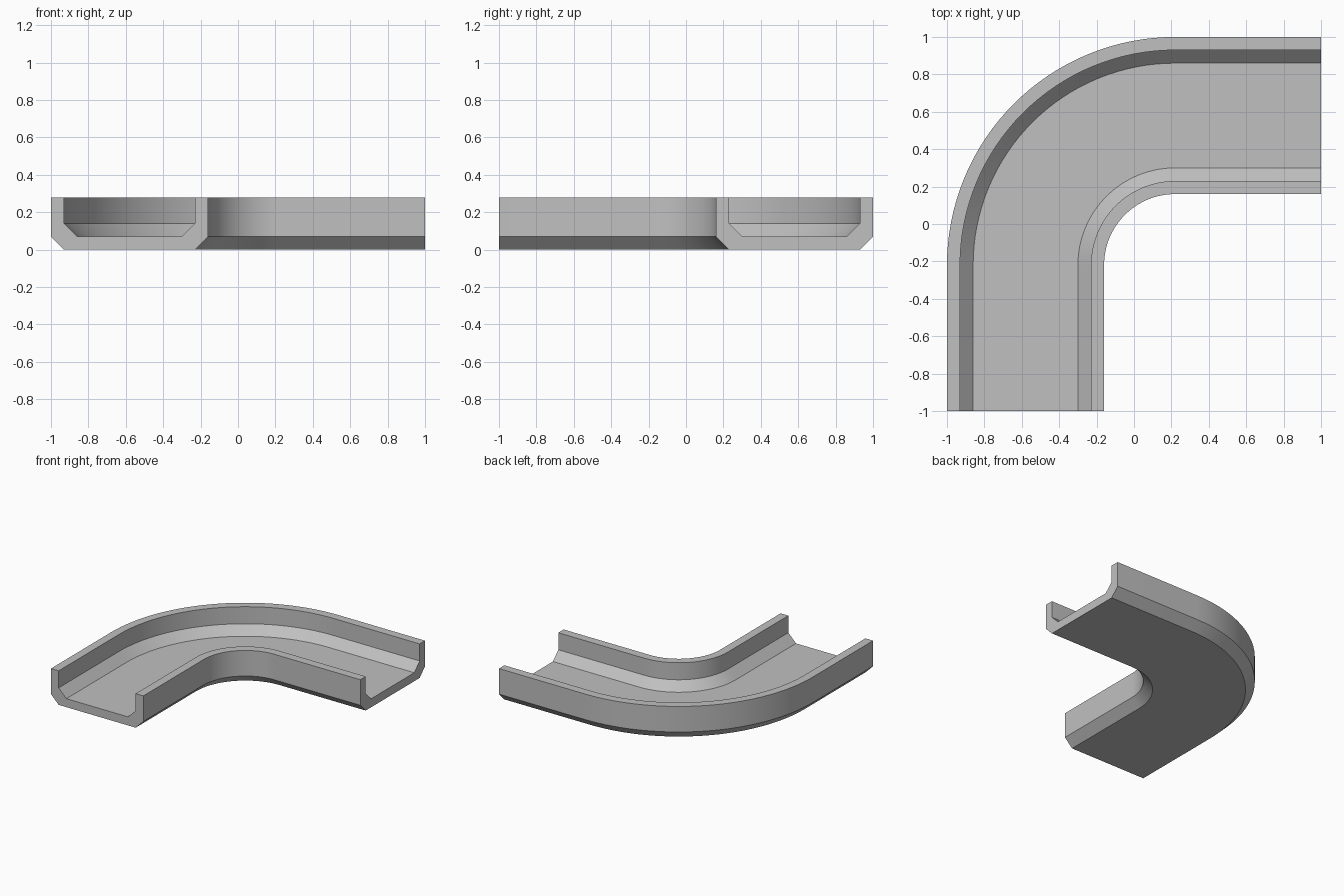
import bpy
import bmesh
from math import cos, sin, pi

if "Cube" in bpy.data.objects:
    bpy.data.objects.remove(bpy.data.objects["Cube"], do_unlink=True)

grey = bpy.data.materials.new("light_grey")
grey.use_nodes = True
colour = (0.53, 0.53, 0.53, 1)
grey.diffuse_color = colour
grey.node_tree.nodes["Principled BSDF"].inputs["Base Color"].default_value = colour

# Channel dimensions
T = 0.07             # wall thickness and chamfer size
HEIGHT = 0.28
HALF = 0.42          # half the channel width
BEND = 0.22          # bend centre lies at (BEND, -BEND)
MID = BEND + 0.58    # bend radius of the channel's centre line
STEPS = 32

# Half cross-section (offset, height), mirrored for the other wall
half = [(HALF - T, 0), (HALF, T), (HALF, HEIGHT), (HALF - T, HEIGHT),
        (HALF - T, 2 * T), (HALF - 2 * T, T)]
profile = half + [(-u, z) for u, z in reversed(half)]


def section(bm, angle, dx=0, dy=0):
    """Place the cross-section at an angle round the bend, plus a shift."""
    return [bm.verts.new((BEND + (MID + u) * cos(angle) + dx,
                          -BEND + (MID + u) * sin(angle) + dy, z))
            for u, z in profile]


# Sweep: straight leg, quarter bend, straight leg
bm = bmesh.new()
leg = 1 - BEND
rings = [section(bm, pi, dy=-leg)]
rings += [section(bm, pi - pi / 2 * i / STEPS) for i in range(STEPS + 1)]
rings.append(section(bm, pi / 2, dx=leg))
n = len(profile)
for a, b in zip(rings, rings[1:]):
    for i in range(n):
        j = (i + 1) % n
        bm.faces.new((a[i], a[j], b[j], b[i]))

# Flat end faces
bm.faces.new(rings[0])
bm.faces.new(rings[-1])
bmesh.ops.recalc_face_normals(bm, faces=bm.faces)

mesh = bpy.data.meshes.new("curved_channel")
bm.to_mesh(mesh)
bm.free()
mesh.materials.append(grey)
channel = bpy.data.objects.new("curved_channel", mesh)
bpy.context.collection.objects.link(channel)

# Smooth bend with crisp long edges
bpy.ops.object.select_all(action="DESELECT")
channel.select_set(True)
bpy.context.view_layer.objects.active = channel
bpy.ops.object.shade_smooth_by_angle(angle=pi / 6)
